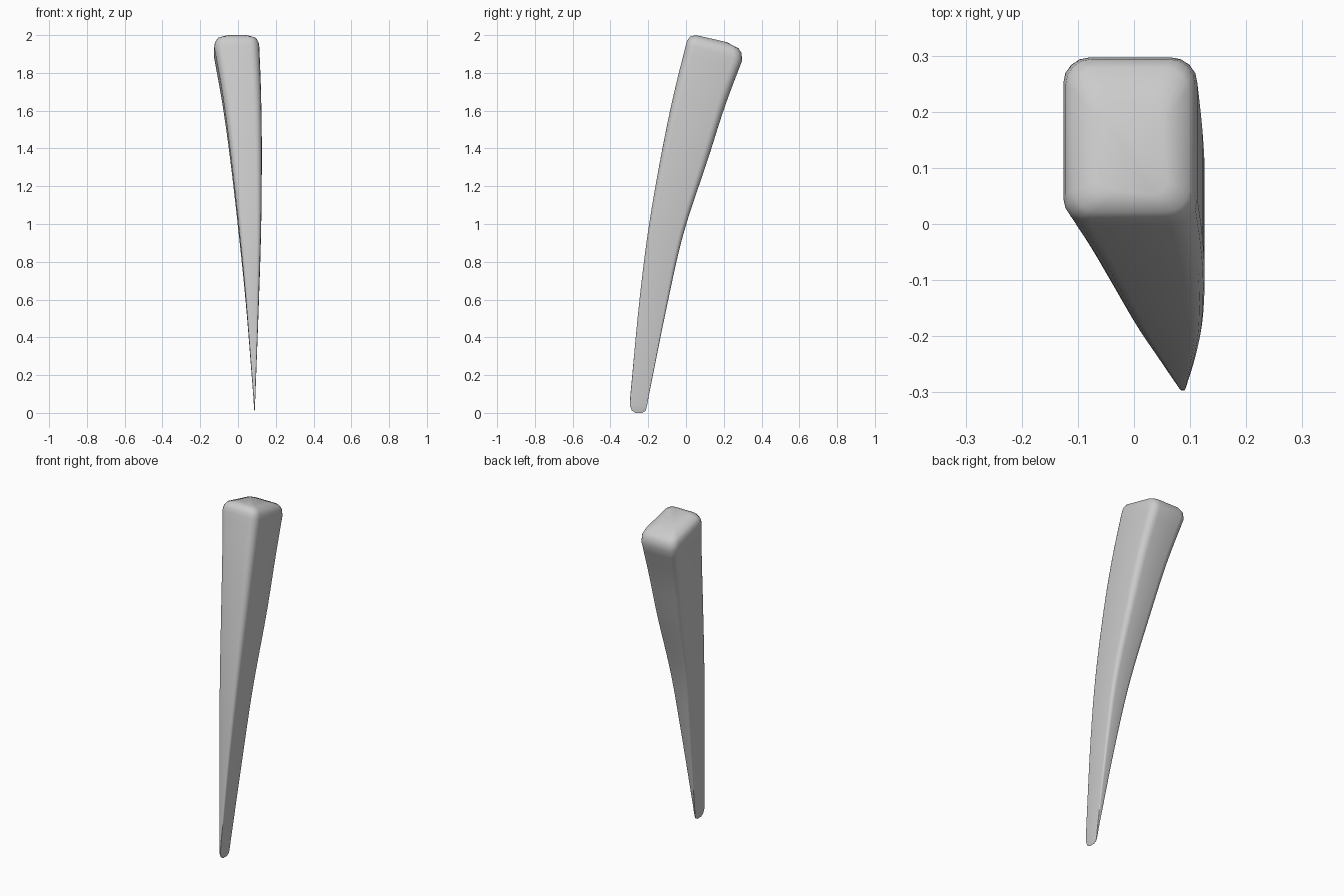
import bpy, bmesh, math

if "Cube" in bpy.data.objects:
    bpy.data.objects.remove(bpy.data.objects["Cube"])

# Stations: front y,z / back y,z / left x / right x
TIP = [(-.268, .0, -.232, .0, .087, .088),
       (-.287, .012, -.213, .012, .086, .0885),
       (-.297, .04, -.206, .04, .084, .090)]
SHAFT = [(-.295, .09, -.197, .09, .081, .092),
         (-.246, .60, -.100, .57, .042, .110),
         (-.195, 1.0, -.013, .95, .003, .122),
         (-.125, 1.4, .115, 1.34, -.042, .126),
         (-.062, 1.7, .205, 1.62, -.082, .122),
         (.000, 1.95, .297, 1.865, -.126, .113)]
CAP = [(.007, 1.972, .294, 1.905, -.122, .109),
       (.022, 1.992, .278, 1.93, -.108, .097),
       (.052, 2.0, .215, 1.963, -.065, .06)]


def spline(pts, n):
    """Catmull-Rom interpolation of the stations."""
    ext = [[2 * a - b for a, b in zip(pts[0], pts[1])], *pts,
           [2 * a - b for a, b in zip(pts[-1], pts[-2])]]
    out = []
    for i in range(1, len(ext) - 2):
        for k in range(n):
            t = k / n
            out.append([.5 * (2 * b + (c - a) * t + (2 * a - 5 * b + 4 * c - d) * t * t
                              + (3 * b - a - 3 * c + d) * t ** 3)
                        for a, b, c, d in zip(*ext[i - 1:i + 3])])
    return out + [list(pts[-1])]


def section(fy, fz, by, bz, xl, xr):
    """Rounded rectangle lying in a tilted plane."""
    w, d = xr - xl, math.hypot(by - fy, bz - fz)
    r = .2 * min(w, d)
    cx, pts = (xl + xr) / 2, []
    for q, (sx, sy) in enumerate([(1, 1), (-1, 1), (-1, -1), (1, -1)]):
        for k in range(5):
            a = math.pi / 2 * (q + k / 4)
            x = cx + sx * (w / 2 - r) + r * math.cos(a)
            v = (sy * (d / 2 - r) + r * math.sin(a)) / d + .5
            pts.append((x, fy + (by - fy) * v, fz + (bz - fz) * v))
    return pts


# Curved tapering horn, lofted from the sections
bm = bmesh.new()
rings = [[bm.verts.new(p) for p in section(*s)] for s in TIP + spline(SHAFT, 5) + CAP]
n = len(rings[0])
for a, b in zip(rings, rings[1:]):
    for i in range(n):
        j = (i + 1) % n
        bm.faces.new((a[i], a[j], b[j], b[i]))
bm.faces.new(rings[0][::-1])
bm.faces.new(rings[-1])
bmesh.ops.recalc_face_normals(bm, faces=bm.faces)
mesh = bpy.data.meshes.new("curved_horn")
bm.to_mesh(mesh)
bm.free()
horn = bpy.data.objects.new("curved_horn", mesh)
bpy.context.collection.objects.link(horn)
bpy.context.view_layer.objects.active = horn
horn.select_set(True)
bpy.ops.object.shade_smooth_by_angle(angle=math.radians(50))
